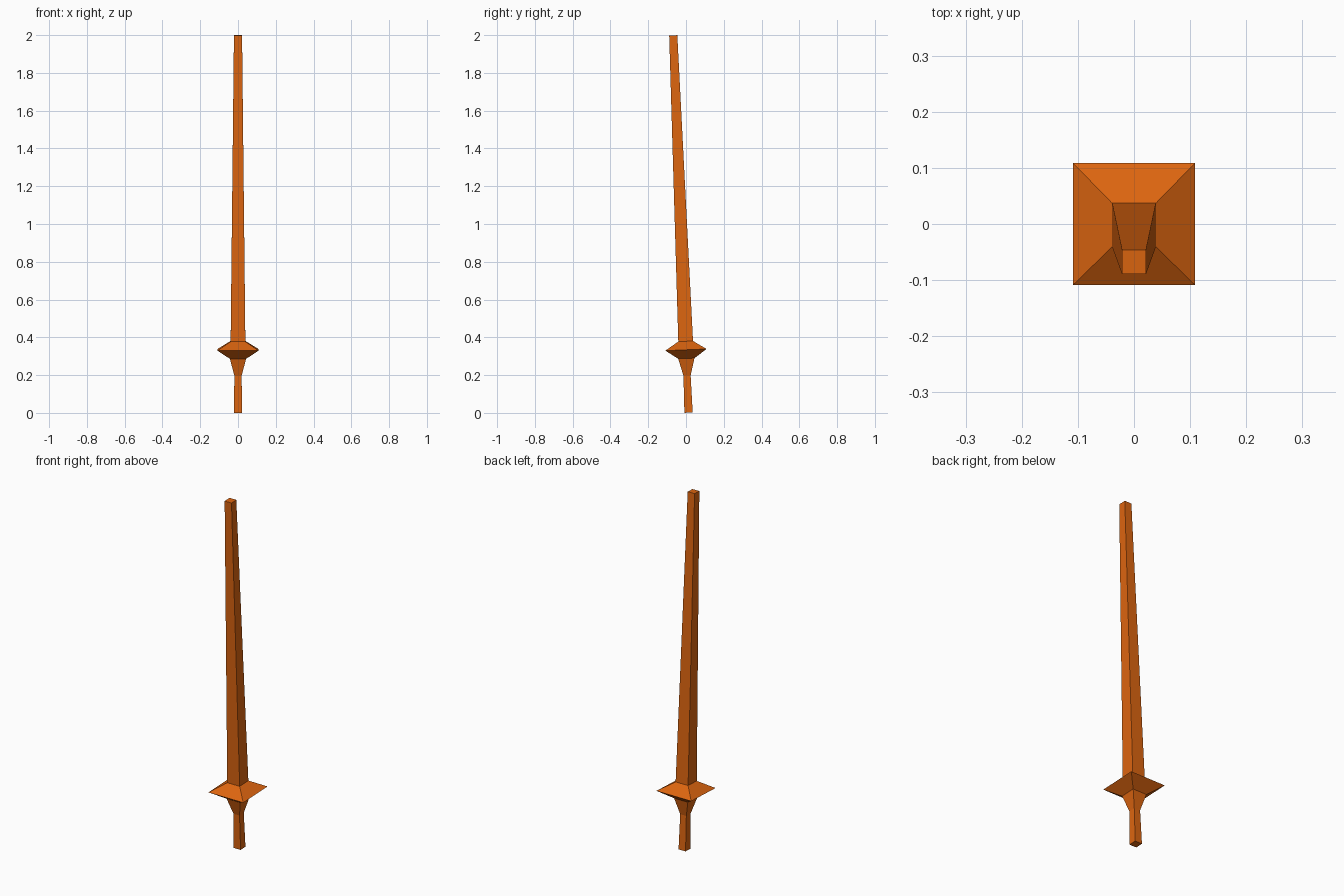
import bpy, bmesh
from math import atan
from mathutils import Matrix, Vector

if "Cube" in bpy.data.objects:
    bpy.data.objects.remove(bpy.data.objects["Cube"])

PIVOT = Vector((0, 0, 0.334))
LEAN = Matrix.Translation(PIVOT) @ Matrix.Rotation(atan(0.0405), 4, 'X') @ Matrix.Translation(-PIVOT)

mat = bpy.data.materials.new("orange")
mat.diffuse_color = (0.72, 0.13, 0.005, 1)
mat.use_nodes = True
mat.node_tree.nodes["Principled BSDF"].inputs["Base Color"].default_value = mat.diffuse_color


def square_loft(name, profile, cap_bottom=False, cap_top=False):
    """Skin square rings given as (height, half width), leaned back with the whole sword."""
    bm = bmesh.new()
    rings = [[bm.verts.new(LEAN @ Vector((sx * h, sy * h, z)))
              for sx, sy in ((-1, -1), (1, -1), (1, 1), (-1, 1))]
             for z, h in profile]
    for a, b in zip(rings, rings[1:]):
        for i in range(4):
            j = (i + 1) % 4
            bm.faces.new((a[i], a[j], b[j], b[i]))
    if cap_bottom:
        bm.faces.new(rings[0][::-1])
    if cap_top:
        bm.faces.new(rings[-1])
    mesh = bpy.data.meshes.new(name)
    bm.to_mesh(mesh)
    bm.free()
    mesh.materials.append(mat)
    obj = bpy.data.objects.new(name, mesh)
    bpy.context.collection.objects.link(obj)
    return obj


# Grip, flaring towards the guard
square_loft("handle", [(0.001, 0.022), (0.197, 0.019), (0.288, 0.043)], cap_bottom=True)
# Diamond-section square guard
square_loft("guard", [(0.288, 0.043), (0.334, 0.109), (0.379, 0.039)])
# Long tapering blade with blunt tip
square_loft("blade", [(0.379, 0.039), (2.0, 0.0215)], cap_top=True)
